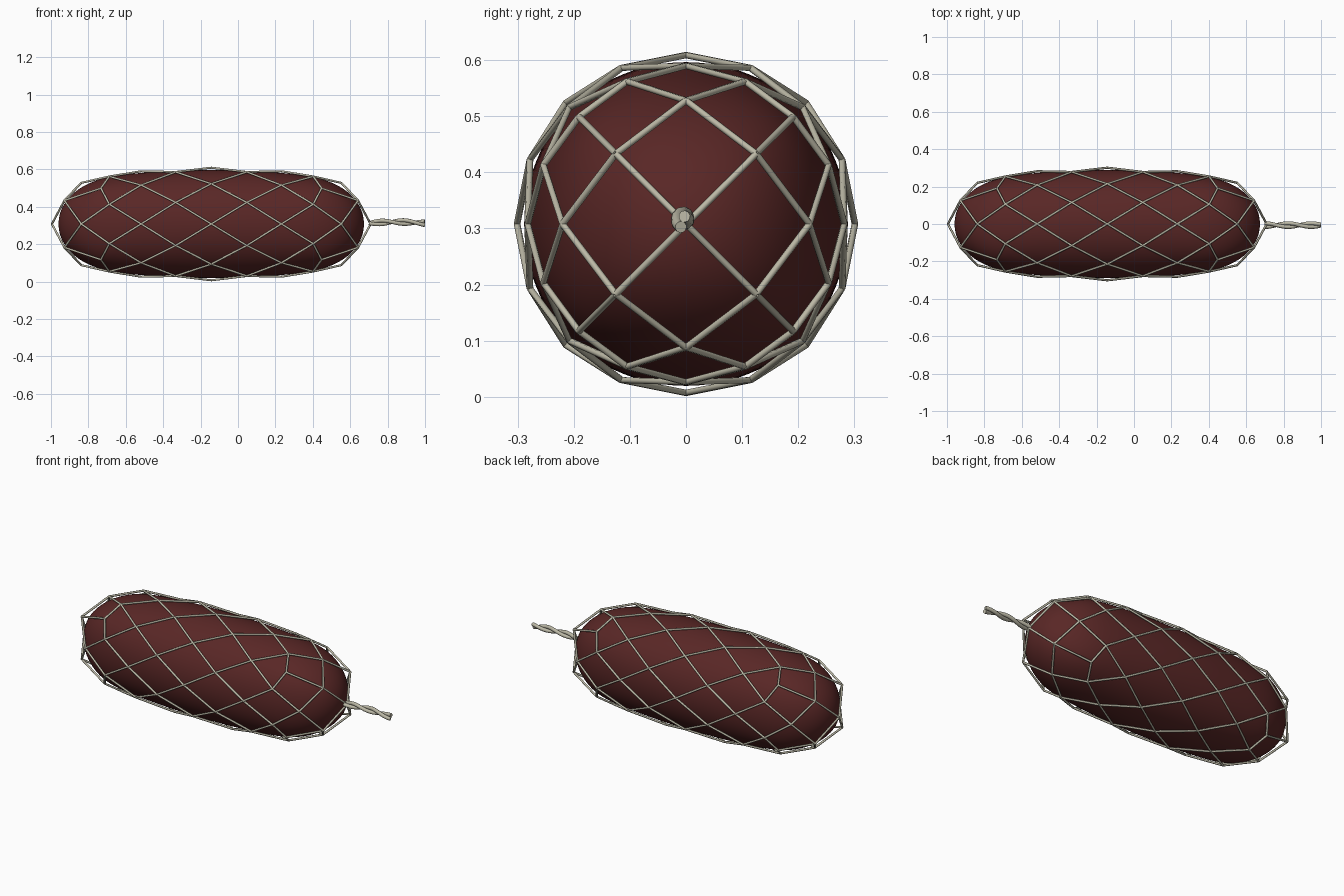
import bpy, bmesh
from math import sin, cos, pi

if "Cube" in bpy.data.objects:
    bpy.data.objects.remove(bpy.data.objects["Cube"])

CX, CZ = -0.143, 0.308          # centre of the netted body
# ring data from the cap edge (0) to the middle (4)
X = [0.695, 0.545, 0.375, 0.19, 0.0]
R_AXIS = [0.22, 0.275, 0.282, 0.301, 0.301]
R_DIAG = [0.27, 0.275, 0.294, 0.301, 0.304]


def material(name, col):
    m = bpy.data.materials.new(name)
    m.diffuse_color = (*col, 1)
    m.use_nodes = True
    m.node_tree.nodes["Principled BSDF"].inputs["Base Color"].default_value = m.diffuse_color
    return m


red = material("dark_red", (0.10, 0.02, 0.019))
twine = material("twine", (0.50, 0.48, 0.38))

# Diamond lattice: a stretched, rounded cube with diagonal strands
bm = bmesh.new()
nodes = {}


def add(key, x, r, a):
    nodes[key] = bm.verts.new((x, r * cos(a), r * sin(a)))


def node(k, j):
    return nodes[(k, j % 16)]


for k in range(9):
    d = min(k, 8 - k)
    side = -1 if k < 4 else 1
    for j in range(16):
        if (k + j) % 2:
            continue
        diag = j % 4 == 2
        x = 0.59 if (d == 0 and diag) else X[d]
        add((k, j), side * x, (R_DIAG if diag else R_AXIS)[d], j * pi / 8)
for k, side in ((0, -1), (8, 1)):
    add(("pole", k), side * 0.852, 0, 0)
    for i in range(4):
        add(("cap", k, i), side * 0.785, 0.177, pi / 4 + i * pi / 2)

# side diamonds
for k in range(1, 8):
    for j in range(16):
        if (k + j) % 2:
            bm.faces.new([node(k - 1, j), node(k, j + 1), node(k + 1, j), node(k, j - 1)])
# end diamonds
for k, inner in ((0, 1), (8, 7)):
    for j in range(1, 16, 2):
        bm.faces.new([node(k, j - 1), node(inner, j), node(k, j + 1), nodes[("cap", k, j // 4)]])
    for i in range(4):
        bm.faces.new([nodes[("pole", k)], nodes[("cap", k, i - 1 if i else 3)],
                      node(k, 4 * i), nodes[("cap", k, i)]])
bmesh.ops.recalc_face_normals(bm, faces=bm.faces)
strands = [[v.co.copy() for v in e.verts] for e in bm.edges]

# Body: smoothed skin just under the net
me = bpy.data.meshes.new("body")
for f in bm.faces:
    f.smooth = True
bm.to_mesh(me)
bm.free()
body = bpy.data.objects.new("body", me)
bpy.context.collection.objects.link(body)
body.location = (CX, 0, CZ)
body.scale = (1.015, 1.012, 1.012)
me.materials.append(red)
sub = body.modifiers.new("smooth", "SUBSURF")
sub.levels = sub.render_levels = 3


def tubes(name, paths, radius, res, loc):
    cu = bpy.data.curves.new(name, "CURVE")
    cu.dimensions = "3D"
    cu.bevel_depth = radius
    cu.bevel_resolution = res
    cu.use_fill_caps = True
    for path in paths:
        s = cu.splines.new("POLY")
        s.points.add(len(path) - 1)
        for p, c in zip(s.points, path):
            p.co = (*c, 1)
        s.use_smooth = True
    ob = bpy.data.objects.new(name, cu)
    ob.location = loc
    cu.materials.append(twine)
    bpy.context.collection.objects.link(ob)
    return ob


# Net strands along every lattice edge
tubes("net", strands, 0.006, 1, (CX, 0, CZ))


# Twisted tail of two cords
def cord(phase):
    pts = []
    for i in range(33):
        t = i / 32
        a = phase + t * 2.4 * pi
        r = 0.010
        pts.append((0.70 + 0.298 * t, -0.006 + r * cos(a), 0.007 * sin(pi * t) + 0.004 + r * sin(a)))
    return pts


tubes("twisted_tail", [cord(0), cord(pi)], 0.0105, 3, (0, 0, CZ))
